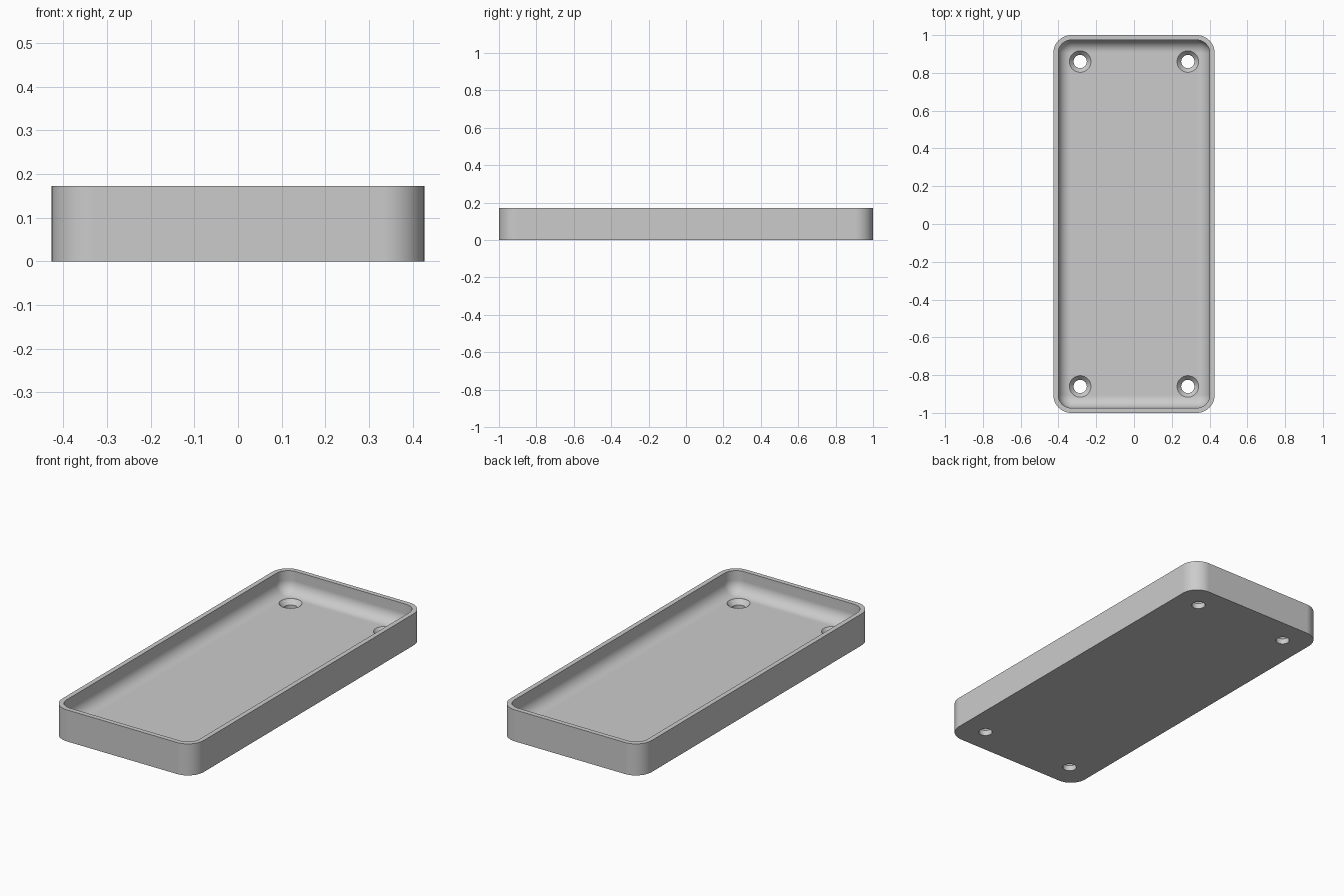
import bpy
import bmesh
from math import cos, sin, pi, radians

if "Cube" in bpy.data.objects:
    bpy.data.objects.remove(bpy.data.objects["Cube"], do_unlink=True)

HALF_X, HALF_Y, HEIGHT = 0.427, 1.0, 0.172
WALL, FLOOR = 0.026, 0.055
CORNER, FILLET = 0.095, 0.065
HOLE_X, HOLE_Y = 0.285, 0.86
CORNER_STEPS, FILLET_STEPS, HOLE_SIDES = 12, 10, 48

grey = bpy.data.materials.new("light grey")
grey.use_nodes = True
colour = (0.6, 0.6, 0.6, 1)
grey.diffuse_color = colour
grey.node_tree.nodes["Principled BSDF"].inputs["Base Color"].default_value = colour


def rounded_loop(inset):
    """Outline of the tray, moved inward by inset."""
    r = CORNER - inset
    cx, cy = HALF_X - CORNER, HALF_Y - CORNER
    points = []
    for i, (sx, sy) in enumerate([(1, 1), (-1, 1), (-1, -1), (1, -1)]):
        for k in range(CORNER_STEPS + 1):
            a = (i + k / CORNER_STEPS) * pi / 2
            points.append((sx * cx + r * cos(a), sy * cy + r * sin(a)))
    return points


def circle_loop(radius, x, y):
    steps = [2 * pi * k / HOLE_SIDES for k in range(HOLE_SIDES)]
    return [(x + radius * cos(a), y + radius * sin(a)) for a in steps]


def loft(name, rings):
    """Closed solid through a stack of (outline, height) rings."""
    bm = bmesh.new()
    loops = [[bm.verts.new((x, y, z)) for x, y in pts] for pts, z in rings]
    n = len(loops[0])
    for low, high in zip(loops, loops[1:]):
        for i in range(n):
            j = (i + 1) % n
            bm.faces.new((low[i], low[j], high[j], high[i]))
    bm.faces.new(loops[0][::-1])
    bm.faces.new(loops[-1])
    bmesh.ops.recalc_face_normals(bm, faces=bm.faces)
    mesh = bpy.data.meshes.new(name)
    bm.to_mesh(mesh)
    bm.free()
    mesh.materials.append(grey)
    obj = bpy.data.objects.new(name, mesh)
    bpy.context.collection.objects.link(obj)
    return obj


# Tray: outer wall, flat rim, inner wall and a rounded edge down to the floor
rings = [(rounded_loop(0), 0), (rounded_loop(0), HEIGHT), (rounded_loop(WALL), HEIGHT)]
for k in range(FILLET_STEPS + 1):
    a = k / FILLET_STEPS * pi / 2
    rings.append((rounded_loop(WALL + FILLET * (1 - cos(a))),
                  FLOOR + FILLET * (1 - sin(a))))
tray = loft("tray", rings)
bpy.context.view_layer.objects.active = tray
tray.select_set(True)

# Countersunk screw holes near the four corners
hole_profile = [(0.035, -0.1), (0.035, FLOOR - 0.025), (0.057, FLOOR), (0.057, 0.12)]
for sx in (-1, 1):
    for sy in (-1, 1):
        cutter = loft("hole_cutter", [(circle_loop(r, sx * HOLE_X, sy * HOLE_Y), z)
                                      for r, z in hole_profile])
        cutter.hide_render = True
        cut = tray.modifiers.new("screw_hole", 'BOOLEAN')
        cut.operation = 'DIFFERENCE'
        cut.solver = 'EXACT'
        cut.object = cutter
        bpy.ops.object.modifier_apply(modifier=cut.name)
        bpy.data.objects.remove(cutter, do_unlink=True)

# Smooth curves with crisp rims and flat faces
bpy.ops.object.shade_smooth_by_angle(angle=radians(30))
weighted = tray.modifiers.new("weighted_normals", 'WEIGHTED_NORMAL')
weighted.keep_sharp = True
